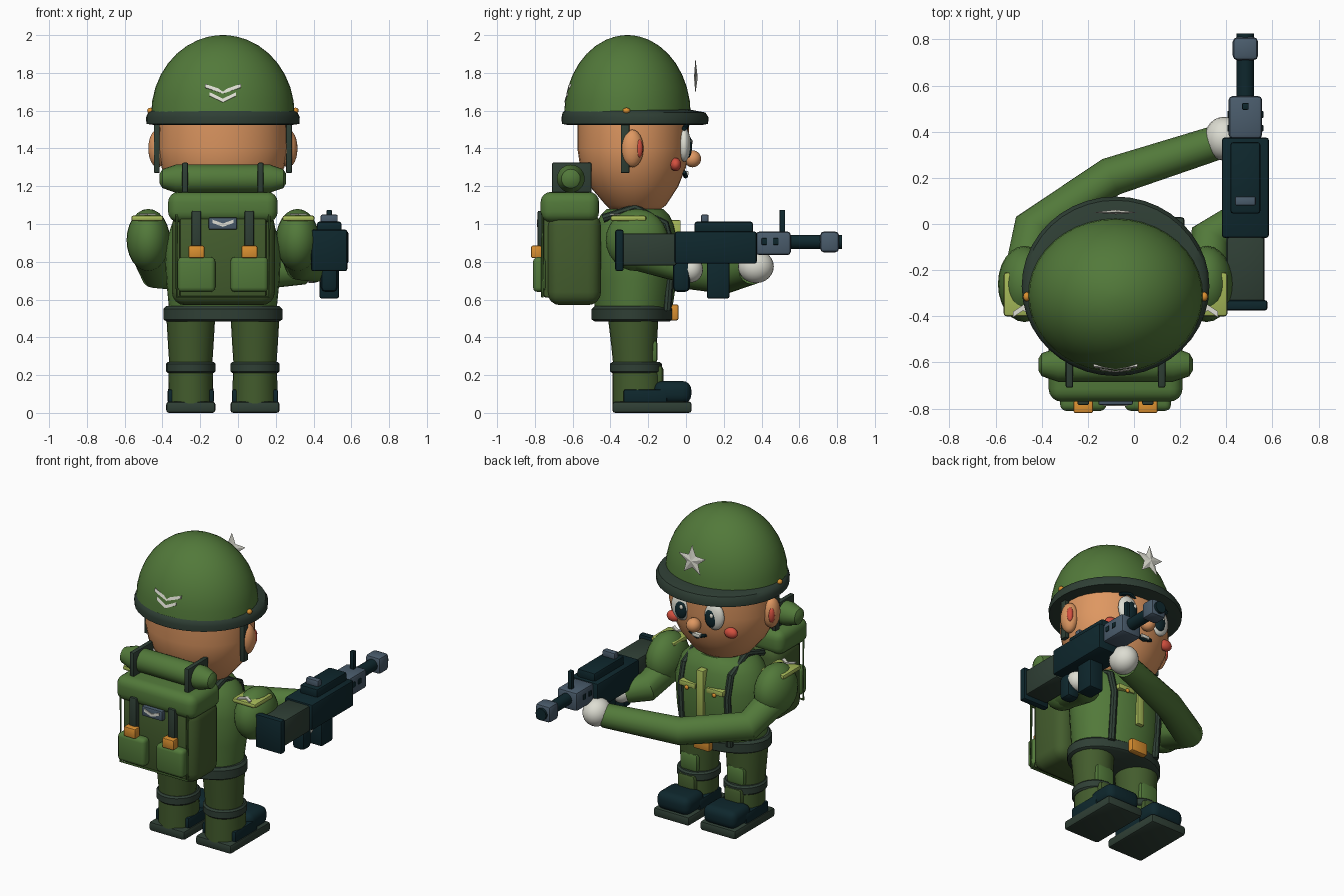
import bpy, bmesh, math
from mathutils import Vector, Matrix

if "Cube" in bpy.data.objects:
    bpy.data.objects.remove(bpy.data.objects["Cube"])

CX = -0.08          # body centre line
SIDES = ((-1, "right"), (1, "left"))


def material(name, hexcode):
    rgb = [int(hexcode[i:i + 2], 16) / 255 for i in (0, 2, 4)]
    col = [c / 12.92 if c < 0.04 else ((c + 0.055) / 1.055) ** 2.4 for c in rgb] + [1]
    m = bpy.data.materials.new(name)
    m.use_nodes = True
    m.diffuse_color = col
    m.node_tree.nodes["Principled BSDF"].inputs["Base Color"].default_value = col
    return m


GREEN = material("uniform green", "52793A")
DARK = material("dark green", "435C2D")
TRIM = material("grey green trim", "2F3F35")
BLACK = material("blue black", "0E272D")
SLATE = material("slate", "4A5C6C")
SKIN = material("skin", "DE9761")
WHITE = material("off white", "DDDDD2")
LIME = material("lime", "A5B858")
ORANGE = material("orange", "DB9030")
RED = material("red", "D4503F")


def finish(name, bm, mat, angle=40):
    bmesh.ops.recalc_face_normals(bm, faces=bm.faces)
    me = bpy.data.meshes.new(name)
    bm.to_mesh(me)
    bm.free()
    me.materials.append(mat)
    ob = bpy.data.objects.new(name, me)
    bpy.context.collection.objects.link(ob)
    bpy.ops.object.select_all(action="DESELECT")
    ob.select_set(True)
    bpy.context.view_layer.objects.active = ob
    bpy.ops.object.shade_smooth_by_angle(angle=math.radians(angle))
    return ob


def box(name, x, y, z, mat, bevel=0.01, segments=2):
    """Bevelled box; x, y and z are (low, high) pairs."""
    bm = bmesh.new()
    bmesh.ops.create_cube(bm, size=1)
    for v in bm.verts:
        v.co = [lo + (c + 0.5) * (hi - lo) for c, (lo, hi) in zip(v.co, (x, y, z))]
    if bevel:
        bmesh.ops.bevel(bm, geom=bm.edges[:], offset=bevel, segments=segments,
                        profile=0.5, affect="EDGES")
    return finish(name, bm, mat)


def ball(name, centre, radii, mat, n=24):
    bm = bmesh.new()
    bmesh.ops.create_uvsphere(bm, u_segments=n, v_segments=n // 2, radius=1)
    for v in bm.verts:
        v.co = [c + r * p for c, r, p in zip(centre, radii, v.co)]
    return finish(name, bm, mat)


def loft(name, rings, mat, angle=40):
    bm = bmesh.new()
    loops = [[bm.verts.new(p) for p in ring] for ring in rings]
    n = len(loops[0])
    for a, b in zip(loops, loops[1:]):
        for i in range(n):
            bm.faces.new((a[i], a[(i + 1) % n], b[(i + 1) % n], b[i]))
    bm.faces.new(loops[0])
    bm.faces.new(loops[-1])
    return finish(name, bm, mat, angle)


def turned(name, x, profile, mat, n=32):
    """Elliptical upright form; profile rows are z, x radius, y radius, y centre."""
    turn = [math.tau * i / n for i in range(n)]
    return loft(name, [[(x + rx * math.cos(t), y + ry * math.sin(t), z) for t in turn]
                       for z, rx, ry, y in profile], mat)


def tube(name, path, radii, mat, n=16):
    """Round tube along a path with mitred corners."""
    pts = [Vector(p) for p in path]
    rings = []
    for i, p in enumerate(pts):
        a = (p - pts[i - 1]).normalized() if i else Vector()
        b = (pts[i + 1] - p).normalized() if i < len(pts) - 1 else Vector()
        d = (a + b).normalized()
        up = Vector((0, 0, 1)) if abs(d.z) < 0.9 else Vector((0, 1, 0))
        u = d.cross(up).normalized()
        w = u.cross(d)
        rings.append([p + radii[i] * (u * math.cos(math.tau * k / n) + w * math.sin(math.tau * k / n))
                      for k in range(n)])
    return loft(name, rings, mat)


def chevron(name, half, drop, thick, depth, matrix, mat):
    """V shaped plate drawn in local xz and extruded along y."""
    outline = [(-half, drop), (0, 0), (half, drop), (half, drop + thick), (0, thick), (-half, drop + thick)]
    rings = [[matrix @ Vector((x, y, z)) for x, z in outline] for y in (0, depth)]
    return loft(name, rings, mat, 20)


# Helmet
arc = [math.radians(a) for a in (0, 10, 20, 30, 40, 50, 60, 70, 78, 85, 89)]
turned("helmet_dome", CX, [(1.58 + 0.42 * math.sin(a), 0.38 * math.cos(a), 0.335 * math.cos(a), -0.31)
                           for a in arc], GREEN, 40)
turned("helmet_brim", CX, [(1.525, 0.37, 0.36, -0.27), (1.53, 0.405, 0.387, -0.27), (1.565, 0.407, 0.389, -0.27),
                           (1.59, 0.395, 0.378, -0.275), (1.605, 0.37, 0.33, -0.305)], TRIM, 40)
for i, (half, z) in enumerate(((0.095, 1.69), (0.07, 1.645))):
    tilt = Matrix.Translation((CX, -0.645 + 0.012 * (1 - i), z)) @ Matrix.Rotation(-0.3, 4, "X")
    chevron(f"helmet_chevron_{i + 1}", half, 0.035, 0.02, 0.05, tilt, WHITE)

# Star badge: a thin raised five point star
bm = bmesh.new()
rim = [bm.verts.new((CX + r * math.sin(t), 0.05, 1.775 + r * math.cos(t)))
       for t, r in ((math.pi * k / 5, 0.045 if k % 2 else 0.105) for k in range(10))]
for y in (0.042, 0.062):
    hub = bm.verts.new((CX, y, 1.775))
    for k in range(10):
        bm.faces.new((rim[k], rim[(k + 1) % 10], hub))
finish("helmet_star", bm, WHITE, 5)

# Head and face
turned("head", CX, [(1.05, 0.1, 0.1, -0.27), (1.1, 0.19, 0.16, -0.265), (1.2, 0.275, 0.235, -0.275),
                    (1.3, 0.325, 0.28, -0.28), (1.4, 0.345, 0.295, -0.28), (1.56, 0.335, 0.295, -0.28)], SKIN)
ball("nose", (CX, 0.035, 1.345), (0.045, 0.045, 0.045), SKIN)
tube("mouth", [(CX - 0.06, -0.01, 1.275), (CX, -0.002, 1.255), (CX + 0.06, -0.01, 1.275)],
     (0.01, 0.014, 0.01), BLACK, 8)
box("teeth", (CX - 0.03, CX + 0.03), (-0.02, 0.014), (1.258, 1.28), WHITE, 0.004)
for s, side in SIDES:
    ex = CX + s * 0.12
    ball(side + "_eye", (ex, -0.01, 1.42), (0.07, 0.035, 0.09), WHITE)
    ball(side + "_pupil", (ex - s * 0.01, 0.012, 1.41), (0.042, 0.02, 0.06), BLACK)
    ball(side + "_eye_glint", (ex - s * 0.01 - 0.015, 0.028, 1.435), (0.012, 0.008, 0.015), WHITE, 12)
    tube(side + "_eyebrow", [(ex - 0.06, -0.005, 1.505), (ex, 0.005, 1.525), (ex + 0.06, -0.01, 1.505)],
         (0.012, 0.014, 0.012), BLACK, 8)
    ball(side + "_cheek", (CX + s * 0.21, -0.055, 1.315), (0.045, 0.03, 0.035), RED)
    ball(side + "_ear", (CX + s * 0.345, -0.285, 1.4), (0.05, 0.06, 0.1), SKIN)
    ball(side + "_inner_ear", (CX + s * 0.37, -0.25, 1.4), (0.02, 0.022, 0.05), RED, 16)
    sx = CX + s * 0.35
    box(side + "_chin_strap", (sx - 0.015, sx + 0.015), (-0.345, -0.3), (1.27, 1.54), TRIM, 0.005)
    ball(side + "_helmet_stud", (CX + s * 0.385, -0.315, 1.6), (0.016, 0.02, 0.016), ORANGE, 12)

# Torso, belt and chest details
turned("torso", CX, [(0.5, 0.28, 0.2, -0.28), (0.7, 0.3, 0.22, -0.27), (0.88, 0.31, 0.23, -0.27),
                     (1.0, 0.27, 0.205, -0.27), (1.05, 0.22, 0.18, -0.27), (1.08, 0.16, 0.15, -0.27)], GREEN)
turned("belt", CX, [(0.485, 0.3, 0.2, -0.285), (0.495, 0.315, 0.215, -0.285), (0.55, 0.315, 0.215, -0.285),
                    (0.565, 0.3, 0.2, -0.285)], TRIM)
box("belt_buckle", (CX - 0.06, CX + 0.06), (-0.085, -0.04), (0.49, 0.575), ORANGE)
box("shirt_placket", (CX - 0.025, CX + 0.025), (-0.09, -0.028), (0.68, 1.02), LIME, 0.006)
for s, side in SIDES:
    px = CX + s * 0.1
    box(side + "_pocket_flap", (px - 0.06, px + 0.06), (-0.1, -0.038), (0.88, 0.915), LIME, 0.006)
    ball(side + "_pocket_button", (px, -0.035, 0.88), (0.014, 0.01, 0.014), ORANGE, 12)
    tube(side + "_suspender", [(CX + s * 0.17, y, z) for y, z in
                               ((-0.44, 1.03), (-0.27, 1.085), (-0.11, 1.0), (-0.075, 0.86), (-0.1, 0.54))],
         (0.022,) * 5, TRIM, 8)

    # Legs and boots
    lx = CX + s * 0.17
    turned(side + "_trouser_leg", lx, [(0.2, 0.11, 0.11, -0.27), (0.35, 0.12, 0.12, -0.275),
                                       (0.52, 0.13, 0.135, -0.28)], DARK, 24)
    turned(side + "_trouser_cuff", lx, [(0.21, 0.12, 0.125, -0.265), (0.22, 0.13, 0.137, -0.265),
                                        (0.26, 0.13, 0.137, -0.265), (0.27, 0.12, 0.125, -0.265)], TRIM, 24)
    turned(side + "_gaiter", lx, [(0.05, 0.12, 0.135, -0.255), (0.215, 0.117, 0.13, -0.26)], DARK, 24)
    box(side + "_gaiter_front", (lx - 0.065, lx + 0.065), (-0.2, -0.12), (0.1, 0.255), DARK, 0.025)
    box(side + "_knee_patch", (lx - 0.065, lx + 0.065), (-0.21, -0.15), (0.265, 0.385), GREEN, 0.02)
    box(side + "_sole", (lx - 0.13, lx + 0.13), (-0.39, 0.03), (0, 0.06), TRIM, 0.015)
    box(side + "_boot_toe", (lx - 0.12, lx + 0.12), (-0.17, 0.028), (0.05, 0.168), BLACK, 0.045, 4)
    box(side + "_boot_heel", (lx - 0.122, lx + 0.122), (-0.33, -0.1), (0.05, 0.125), BLACK, 0.01)

    # Shoulders
    ax = CX + s * 0.395
    ball(side + "_shoulder", (ax, -0.26, 0.915), (0.115, 0.165, 0.165), GREEN)
    ex = CX + s * 0.4
    box(side + "_epaulette", (ex - 0.085, ex + 0.085), (-0.4, -0.21), (1.015, 1.045), LIME, 0.012)
    flat = Matrix.Translation((ex, -0.35, 1.048)) @ Matrix.Rotation(-math.pi / 2, 4, "X") \
        @ Matrix.Scale(-1, 4, (0, 0, 1))
    chevron(side + "_shoulder_chevron", 0.045, 0.03, 0.025, -0.008, flat, WHITE)

# Arms and gloves
tube("right_arm", [(-0.48, -0.3, 0.88), (-0.435, -0.02, 0.75), (-0.1, 0.205, 0.715), (0.35, 0.35, 0.755)],
     (0.1, 0.092, 0.085, 0.075), GREEN)
ball("right_glove", (0.39, 0.37, 0.775), (0.085, 0.095, 0.088), WHITE)
tube("left_arm", [(0.315, -0.3, 0.86), (0.33, -0.06, 0.79), (0.43, 0.01, 0.76)], (0.095, 0.09, 0.07), GREEN)
ball("left_glove", (0.455, 0.025, 0.76), (0.07, 0.065, 0.07), WHITE)

# Backpack
box("pack_body", (-0.35, 0.195), (-0.735, -0.45), (0.57, 1.06), DARK, 0.07, 4)
box("pack_panel", (-0.31, 0.15), (-0.755, -0.7), (0.61, 1.04), DARK, 0.015)
box("pack_flap", (-0.37, 0.21), (-0.77, -0.46), (1.01, 1.17), GREEN, 0.055, 4)
tube("pack_frame", [(-0.325, -0.76, 1.05), (-0.325, -0.76, 0.615), (0.165, -0.76, 0.615), (0.165, -0.76, 1.05)],
     (0.007,) * 4, GREEN, 6)
box("pack_label", (-0.155, -0.005), (-0.785, -0.75), (0.97, 1.035), SLATE, 0.008)
chevron("pack_label_chevron", 0.055, 0.02, 0.018, 0.008, Matrix.Translation((CX, -0.79, 0.985)), WHITE)
for s, side in SIDES:
    px = CX + s * 0.14
    box(side + "_pack_pocket", (px - 0.1, px + 0.1), (-0.81, -0.74), (0.64, 0.825), GREEN, 0.025, 3)
    box(side + "_pack_strap", (px - 0.025, px + 0.025), (-0.785, -0.74), (0.85, 1.07), TRIM, 0.008)
    box(side + "_pack_buckle", (px - 0.042, px + 0.042), (-0.82, -0.765), (0.82, 0.885), ORANGE, 0.008)
    bx = CX + s * 0.2
    box(side + "_bedroll_strap", (bx - 0.016, bx + 0.016), (-0.71, -0.5), (1.15, 1.325), TRIM, 0.008)
tube("bedroll", [(CX + dx, -0.61, 1.24) for dx in (-0.335, -0.32, -0.25, 0.25, 0.32, 0.335)],
     (0.025, 0.05, 0.074, 0.074, 0.05, 0.025), GREEN, 20)

# Rifle
GX = 0.483


def gun_box(name, half, y, z, mat, bevel=0.012):
    return box("rifle_" + name, (GX - half, GX + half), y, z, mat, bevel)


gun_box("butt_plate", 0.096, (-0.375, -0.33), (0.75, 0.97), BLACK)
gun_box("stock", 0.082, (-0.34, -0.05), (0.78, 0.95), TRIM)
gun_box("receiver", 0.102, (-0.06, 0.375), (0.79, 0.96), BLACK)
gun_box("top_cover", 0.065, (0.045, 0.355), (0.95, 1.012), BLACK)
gun_box("rear_sight", 0.045, (0.08, 0.12), (1.0, 1.05), SLATE, 0.008)
gun_box("handguard", 0.073, (0.37, 0.555), (0.835, 0.96), SLATE, 0.018)
gun_box("front_sight", 0.014, (0.495, 0.525), (0.95, 1.075), BLACK, 0.005)
gun_box("magazine", 0.052, (0.11, 0.23), (0.605, 0.8), BLACK)
gun_box("grip", 0.045, (-0.07, 0.02), (0.64, 0.8), BLACK, 0.025)
tube("rifle_barrel", [(GX, 0.54, 0.905), (GX, 0.825, 0.905)], (0.038, 0.038), BLACK)
gun_box("muzzle", 0.055, (0.71, 0.81), (0.85, 0.96), SLATE, 0.02)
for i, y in enumerate((0.415, 0.475)):
    gun_box(f"vent_{i + 1}", 0.078, (y - 0.015, y + 0.015), (0.89, 0.925), BLACK, 0.004)
